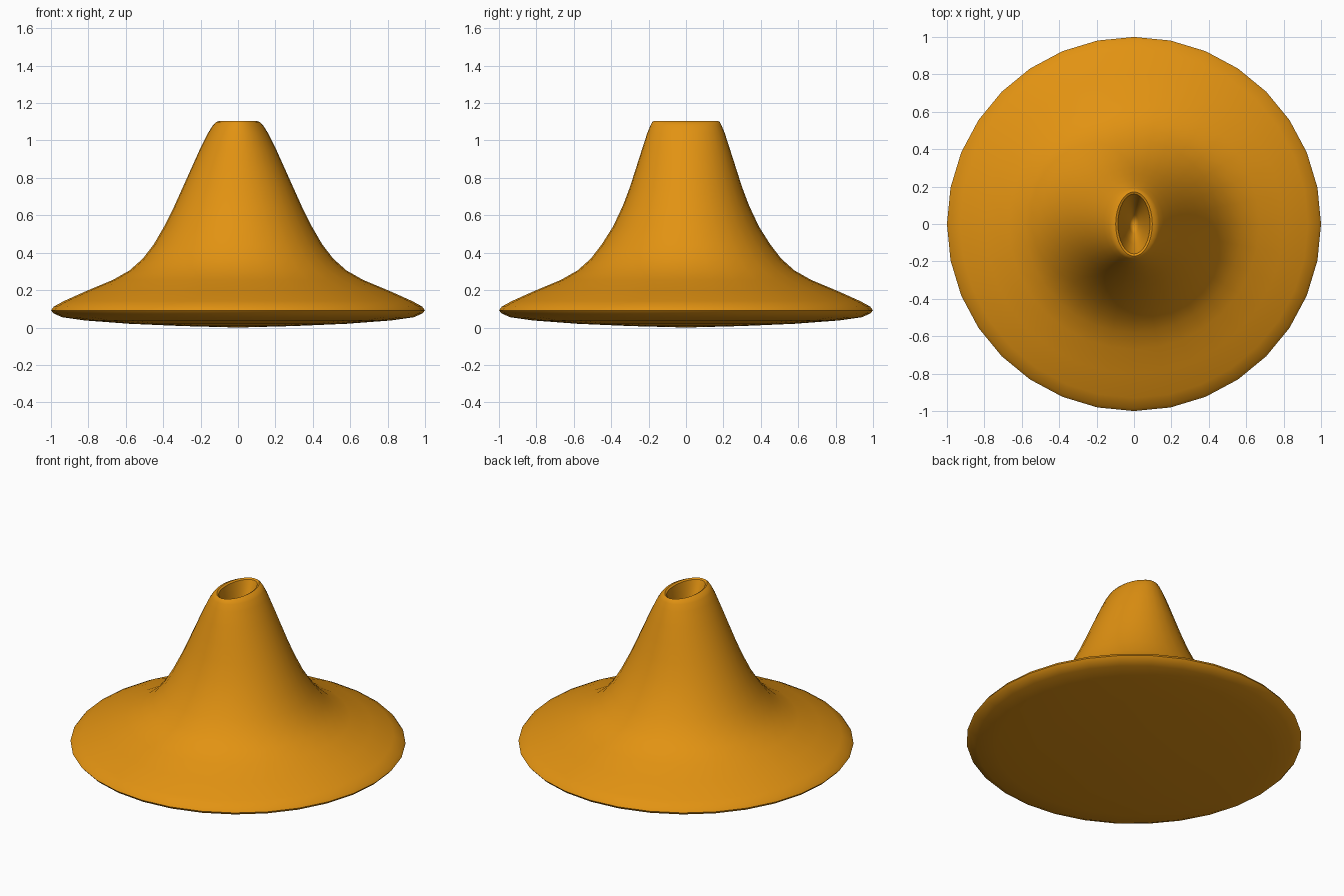
import bpy, bmesh, math

if "Cube" in bpy.data.objects:
    bpy.data.objects.remove(bpy.data.objects["Cube"])

SIDES = 32

orange = bpy.data.materials.new("warm orange")
orange.diffuse_color = (0.76, 0.29, 0.006, 1)
orange.use_nodes = True
orange.node_tree.nodes["Principled BSDF"].inputs["Base Color"].default_value = orange.diffuse_color

# Rings as (half width x, half width y, z), from the base up and into the mouth
rings = [
    # shallow domed underside
    (0.30, 0.30, 0.008), (0.58, 0.58, 0.020), (0.82, 0.82, 0.038),
    (0.94, 0.94, 0.055), (0.985, 0.985, 0.075), (1.00, 1.00, 0.092),
    # flared skirt
    (0.985, 0.985, 0.112), (0.93, 0.93, 0.142), (0.80, 0.80, 0.200),
    (0.67, 0.67, 0.254), (0.58, 0.58, 0.305), (0.51, 0.51, 0.367),
    (0.45, 0.45, 0.445), (0.395, 0.390, 0.540),
    # neck that turns oval
    (0.340, 0.338, 0.650), (0.295, 0.300, 0.750), (0.250, 0.268, 0.850),
    (0.205, 0.236, 0.950), (0.160, 0.207, 1.040), (0.135, 0.190, 1.080),
    # rounded lip
    (0.118, 0.181, 1.098), (0.098, 0.172, 1.105), (0.086, 0.160, 1.098),
    # hollow mouth
    (0.078, 0.145, 1.060), (0.055, 0.105, 0.960), (0.025, 0.050, 0.850),
]

bm = bmesh.new()
loops = []
for rx, ry, z in rings:
    loops.append([bm.verts.new((rx * math.cos(math.tau * i / SIDES),
                                ry * math.sin(math.tau * i / SIDES), z))
                  for i in range(SIDES)])
for a, b in zip(loops, loops[1:]):
    for i in range(SIDES):
        j = (i + 1) % SIDES
        bm.faces.new((a[i], a[j], b[j], b[i]))

# Close the base and the bottom of the mouth
for loop, z in ((loops[0], 0.0), (loops[-1], 0.80)):
    tip = bm.verts.new((0, 0, z))
    for i in range(SIDES):
        bm.faces.new((loop[i], loop[(i + 1) % SIDES], tip))
bmesh.ops.recalc_face_normals(bm, faces=bm.faces)

mesh = bpy.data.meshes.new("flared_cone")
bm.to_mesh(mesh)
bm.free()
mesh.materials.append(orange)
cone = bpy.data.objects.new("flared_cone", mesh)
bpy.context.collection.objects.link(cone)

bpy.context.view_layer.objects.active = cone
cone.select_set(True)
bpy.ops.object.shade_smooth_by_angle(angle=math.radians(35))
